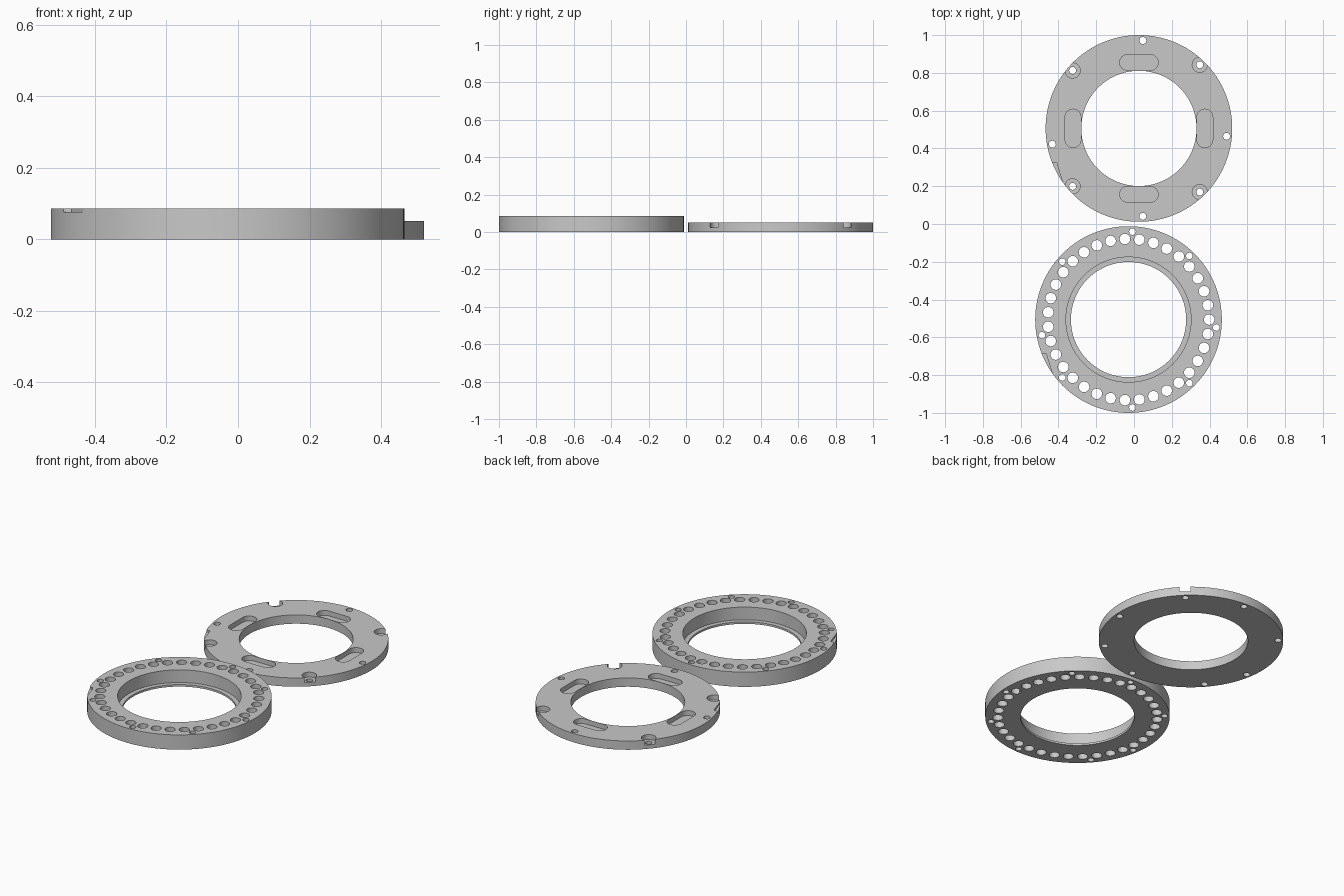
import bpy, bmesh, math

if "Cube" in bpy.data.objects:
    bpy.data.objects.remove(bpy.data.objects["Cube"])

STEP = 2 * math.pi / 35            # pitch of the hole circle
BOLTS = (4.5, 13.5, -4.5, -13.5)   # diagonal bolt positions, in pitches
PINS = (-0.5, 8.5, 18.5, -8.5)     # pin positions, in pitches
PIN_R = 0.466

metal = bpy.data.materials.new("grey metal")
metal.diffuse_color = (0.58, 0.58, 0.58, 1)
metal.use_nodes = True
metal.node_tree.nodes["Principled BSDF"].inputs["Base Color"].default_value = metal.diffuse_color


def new_object(name, bm):
    bmesh.ops.recalc_face_normals(bm, faces=bm.faces)
    mesh = bpy.data.meshes.new(name)
    bm.to_mesh(mesh)
    bm.free()
    obj = bpy.data.objects.new(name, mesh)
    bpy.context.collection.objects.link(obj)
    return obj


def lathe(name, profile, segments=128):
    """Turn a closed (radius, height) profile into a ring."""
    bm = bmesh.new()
    loops = [[bm.verts.new((r * math.cos(2 * math.pi * i / segments),
                            r * math.sin(2 * math.pi * i / segments), z))
              for r, z in profile] for i in range(segments)]
    n = len(profile)
    for i in range(segments):
        a, b = loops[i], loops[(i + 1) % segments]
        for j in range(n):
            k = (j + 1) % n
            bm.faces.new((a[j], b[j], b[k], a[k]))
    return new_object(name, bm)


def circle(r, angle, radius, sides=24):
    cx, cy = r * math.cos(angle), r * math.sin(angle)
    return [(cx + radius * math.cos(2 * math.pi * i / sides),
             cy + radius * math.sin(2 * math.pi * i / sides)) for i in range(sides)]


def slot(r, angle, half_length, half_width, sides=12):
    """Rounded slot lying across the radius at the given angle."""
    points = []
    for side in (1, -1):
        for i in range(sides + 1):
            t = math.pi * i / sides + (0 if side > 0 else math.pi)
            x = r + half_width * math.cos(t)
            y = side * (half_length - half_width) + half_width * math.sin(t)
            points.append((x * math.cos(angle) - y * math.sin(angle),
                           x * math.sin(angle) + y * math.cos(angle)))
    return points


def cut(obj, outlines, z0, z1):
    """Cut separate upright prisms out of the object."""
    bm = bmesh.new()
    for outline in outlines:
        low = [bm.verts.new((x, y, z0)) for x, y in outline]
        high = [bm.verts.new((x, y, z1)) for x, y in outline]
        bm.faces.new(low[::-1])
        bm.faces.new(high)
        n = len(outline)
        for i in range(n):
            j = (i + 1) % n
            bm.faces.new((low[i], low[j], high[j], high[i]))
    cutter = new_object("cutter", bm)
    cutter.hide_render = True
    mod = obj.modifiers.new("cut", 'BOOLEAN')
    mod.operation = 'DIFFERENCE'
    mod.solver = 'EXACT'
    mod.object = cutter
    bpy.context.view_layer.update()
    graph = bpy.context.evaluated_depsgraph_get()
    mesh = bpy.data.meshes.new_from_object(obj.evaluated_get(graph))
    obj.modifiers.clear()
    obj.data = mesh
    bpy.data.objects.remove(cutter)


def finish(obj, location):
    obj.location = location
    obj.data.materials.clear()
    obj.data.materials.append(metal)
    bpy.ops.object.select_all(action='DESELECT')
    obj.select_set(True)
    bpy.context.view_layer.objects.active = obj
    bpy.ops.object.shade_smooth_by_angle(angle=math.radians(30))


# tapered index notch in the rim, shared by both rings
NOTCH = [(-0.53, -0.181), (-0.436, -0.181), (-0.404, -0.284), (-0.53, -0.30)]

# thick ring: stepped bore, 35 large holes and 8 small holes
H = 0.087
thick = lathe("thick_ring", [(0.305, 0), (0.494, 0), (0.494, H),
                             (0.331, H), (0.331, 0.012), (0.305, 0.012)])
holes = [circle(0.427, i * STEP, 0.028) for i in range(35)]
holes += [circle(PIN_R, p * STEP, 0.0175, 16) for p in BOLTS + PINS]
cut(thick, holes, -0.05, 0.15)
cut(thick, [NOTCH], H - 0.011, 0.15)
finish(thick, (-0.029, -0.506, 0))

# thin ring: counterbored bolt holes, pin holes and four blind slots
H = 0.052
thin = lathe("thin_ring", [(0.305, 0), (0.494, 0), (0.494, H), (0.305, H)])
cut(thin, [circle(PIN_R, p * STEP, 0.0185, 16) for p in BOLTS + PINS], -0.05, 0.15)
pockets = [circle(PIN_R, p * STEP, 0.04) for p in BOLTS]
pockets += [slot(0.349, q * math.pi / 2, 0.102, 0.042) for q in range(4)]
cut(thin, pockets, 0.023, 0.15)
cut(thin, [NOTCH], H - 0.011, 0.15)
finish(thin, (0.026, 0.506, 0))
